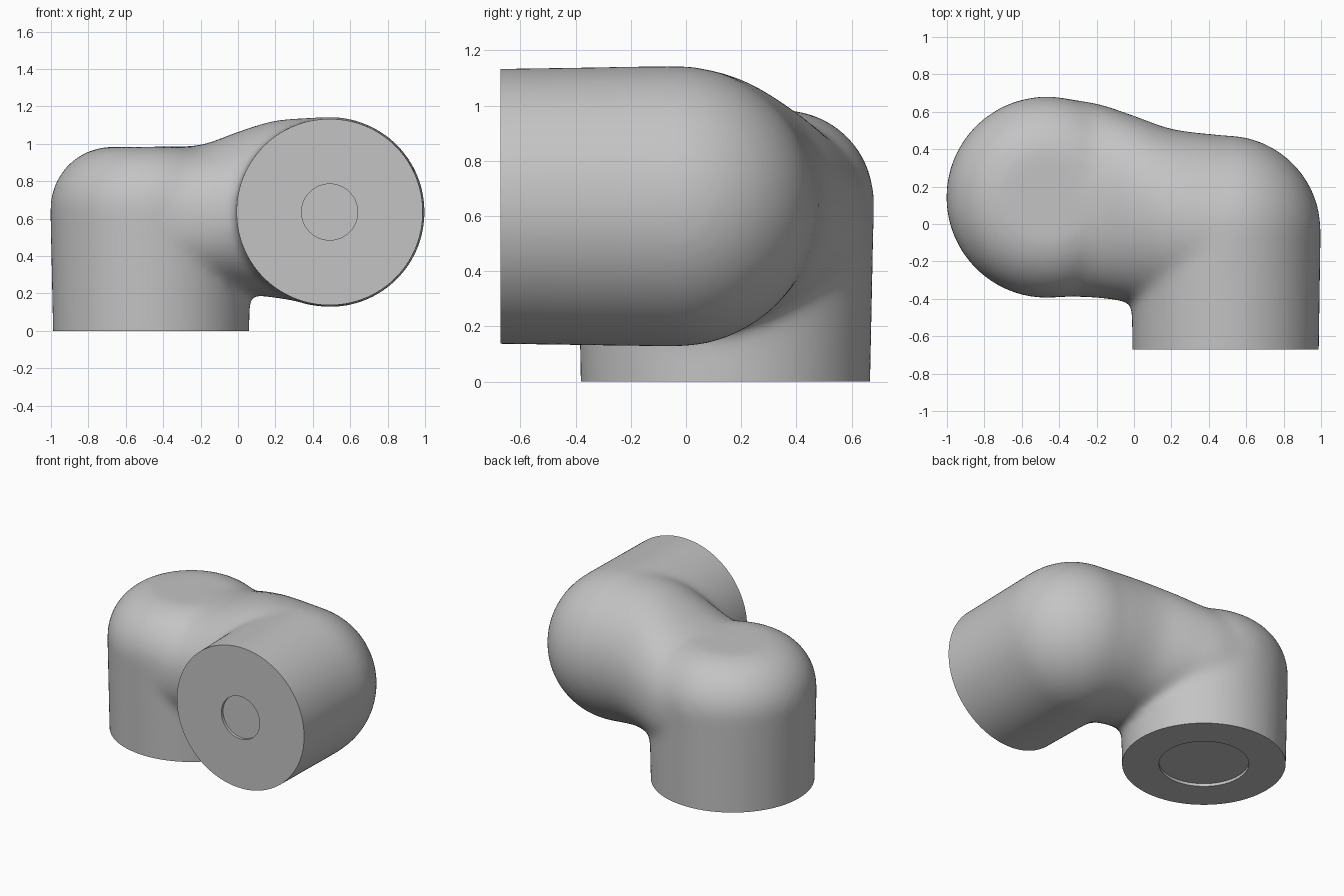
import bpy, bmesh, math
from mathutils import Matrix, Vector

if "Cube" in bpy.data.objects:
    bpy.data.objects.remove(bpy.data.objects["Cube"])

SEG = 96
GROW = 0.004          # makes up for the slight shrink of the smoothing
grey = bpy.data.materials.new("light grey casing")
grey.diffuse_color = (0.55, 0.55, 0.55, 1)
grey.use_nodes = True
grey.node_tree.nodes["Principled BSDF"].inputs["Base Color"].default_value = grey.diffuse_color


def skin(bm, rings):
    """Join rings of points into a closed tube."""
    loops = [[bm.verts.new(p) for p in ring] for ring in rings]
    n = len(loops[0])
    for a, b in zip(loops, loops[1:]):
        for i in range(n):
            j = (i + 1) % n
            bm.faces.new((a[i], a[j], b[j], b[i]))
    bm.faces.new(loops[0][::-1])
    bm.faces.new(loops[-1])


def lathe(bm, profile, matrix):
    """Turn (radius, height) points round the local z axis."""
    rings = []
    for r, h in profile:
        rings.append([matrix @ Vector((r * math.cos(t), r * math.sin(t), h))
                      for t in (2 * math.pi * i / SEG for i in range(SEG))])
    skin(bm, rings)


def arc(cr, ch, radius, steps=20):
    """Quarter round from the wall up to the crown."""
    return [(cr + radius * math.cos(a), ch + radius * math.sin(a))
            for a in (math.pi / 2 * 0.985 * i / steps for i in range(steps + 1))]


def lerp_table(table, x):
    """Smooth (Catmull-Rom) lookup in the section table."""
    for k in range(len(table) - 1):
        if x <= table[k + 1][0] or k == len(table) - 2:
            a, b = table[k], table[k + 1]
            p, q = table[max(k - 1, 0)], table[min(k + 2, len(table) - 1)]
            h = b[0] - a[0]
            t = (x - a[0]) / h
            out = []
            for c in range(1, len(a)):
                ma = (b[c] - p[c]) / (b[0] - p[0]) * h
                mb = (q[c] - a[c]) / (q[0] - a[0]) * h
                out.append((2*t**3 - 3*t**2 + 1) * a[c] + (t**3 - 2*t**2 + t) * ma
                           + (3*t**2 - 2*t**3) * b[c] + (t**3 - t**2) * mb)
            return out


def apply_mods(ob):
    bpy.context.view_layer.objects.active = ob
    for m in list(ob.modifiers):
        bpy.ops.object.modifier_apply(modifier=m.name)


def make_object(name, bm):
    bmesh.ops.recalc_face_normals(bm, faces=bm.faces[:])
    me = bpy.data.meshes.new(name)
    bm.to_mesh(me)
    bm.free()
    me.materials.append(grey)
    ob = bpy.data.objects.new(name, me)
    bpy.context.collection.objects.link(ob)
    return ob


UPRIGHT = Matrix.Translation((-0.465, 0.143, 0))
SIDEWAYS = Matrix.Translation((0.49, 0, 0.635)) @ Matrix.Rotation(-math.pi / 2, 4, 'X')

bm = bmesh.new()
# upright sleeve with a rounded crown, overlong at the open end
lathe(bm, [(0.518 + GROW, -0.15)] + arc(0.205 + GROW, 0.65 + GROW, 0.33), UPRIGHT)
# sideways sleeve with a ball end, overlong at the open end
lathe(bm, [(0.493 + GROW, -0.82)] + arc(0, -0.035, 0.505 + GROW), SIDEWAYS)
# bridge between the sleeves: x, y min, y max, z min, z max, roundness
sections = [(-0.45, -0.385, 0.675, 0.20, 0.98, 2.4),
            (-0.20, -0.390, 0.640, 0.20, 0.99, 2.3),
            (0.00, -0.420, 0.575, 0.20, 1.06, 2.15),
            (0.20, -0.470, 0.505, 0.18, 1.12, 2.05),
            (0.48, -0.535, 0.470, 0.13, 1.14, 2.0)]
rings = []
for i in range(32):
    x = -0.45 + 0.93 * i / 31
    y0, y1, z0, z1, e = lerp_table(sections, x)
    ring = []
    for k in range(SEG):
        c, s = math.cos(2 * math.pi * k / SEG), math.sin(2 * math.pi * k / SEG)
        ring.append((x,
                     (y0 + y1) / 2 + ((y1 - y0) / 2 + GROW) * math.copysign(abs(c) ** (2 / e), c),
                     (z0 + z1) / 2 + ((z1 - z0) / 2 + GROW) * math.copysign(abs(s) ** (2 / e), s)))
    rings.append(ring)
skin(bm, rings)
casing = make_object("elbow_casing", bm)

# fuse the parts and soften the joints into fillets
remesh = casing.modifiers.new("fuse", 'REMESH')
remesh.mode = 'VOXEL'
remesh.voxel_size = 0.02
soft = casing.modifiers.new("fillet", 'SMOOTH')
soft.factor = 0.5
soft.iterations = 30
apply_mods(casing)

# trim both open ends flat and cap them
bm = bmesh.new()
bm.from_mesh(casing.data)
for co, no in (((0, 0, 0), (0, 0, -1)), ((0, -0.672, 0), (0, -1, 0))):
    bmesh.ops.bisect_plane(bm, geom=bm.verts[:] + bm.edges[:] + bm.faces[:], dist=1e-5,
                           plane_co=co, plane_no=no, clear_outer=True)
    bmesh.ops.edgeloop_fill(bm, edges=[e for e in bm.edges if e.is_boundary])
bmesh.ops.recalc_face_normals(bm, faces=bm.faces[:])
for f in bm.faces:
    f.material_index = 0
bm.to_mesh(casing.data)
bm.free()
if not casing.data.materials:
    casing.data.materials.append(grey)

# shallow round recesses in the two flat ends
for name, matrix, r, h in (("bottom_recess", UPRIGHT, 0.288, 0.0),
                           ("front_recess", SIDEWAYS, 0.15, -0.672)):
    bm = bmesh.new()
    lathe(bm, [(r, h - 0.1), (r, h + 0.02)], matrix)
    cutter = make_object(name, bm)
    cutter.hide_render = True
    cut = casing.modifiers.new(name, 'BOOLEAN')
    cut.operation = 'DIFFERENCE'
    cut.solver = 'EXACT'
    cut.object = cutter
    apply_mods(casing)
    bpy.data.objects.remove(cutter)

bpy.ops.object.select_all(action='DESELECT')
casing.select_set(True)
bpy.context.view_layer.objects.active = casing
bpy.ops.object.shade_smooth_by_angle(angle=math.radians(35))
